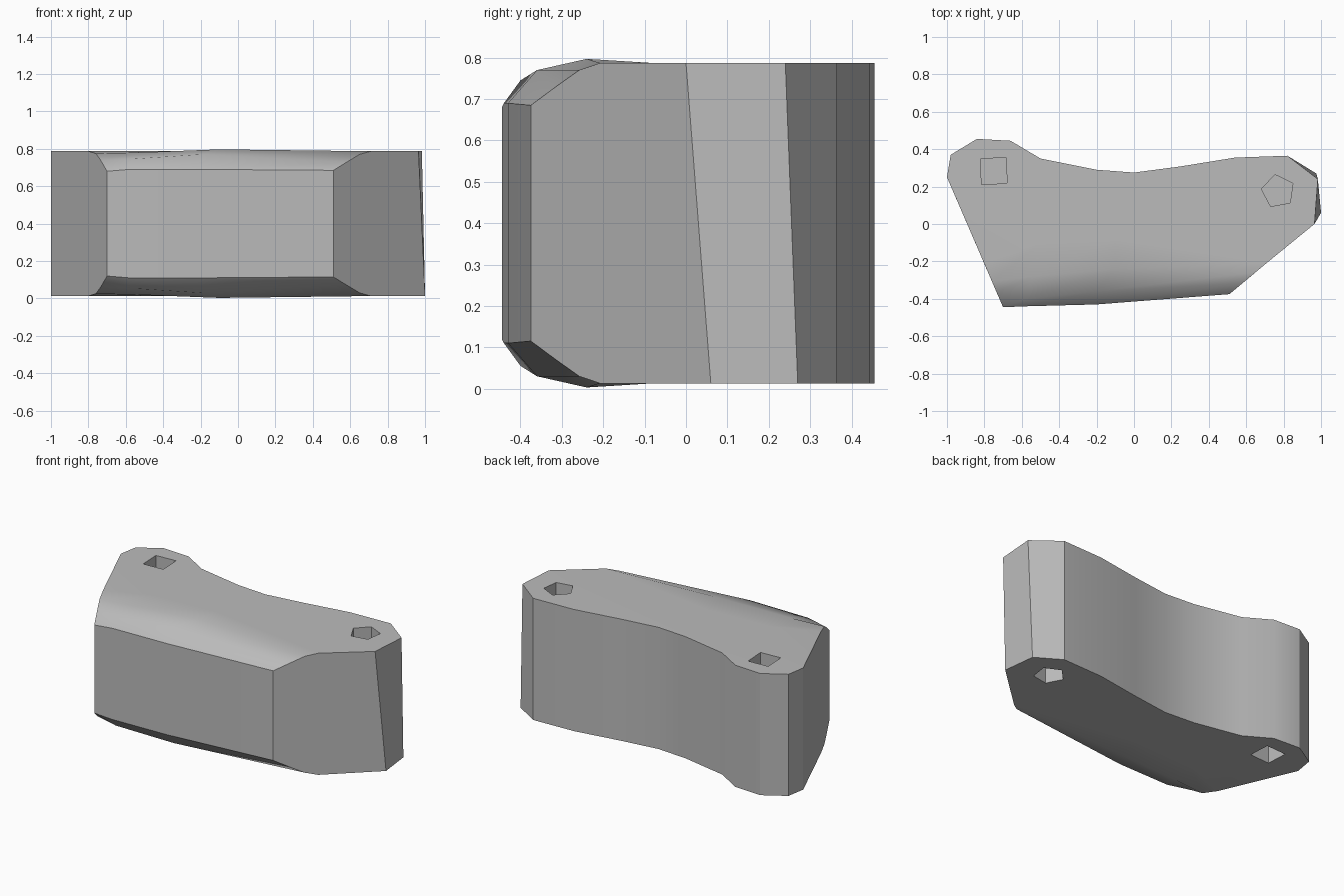
import bpy, bmesh, math
from mathutils import Matrix

cube = bpy.data.objects.get("Cube")
if cube:
    bpy.data.objects.remove(cube, do_unlink=True)

HEIGHT, TOP = 0.80, 0.787

grey = bpy.data.materials.new("stone grey")
grey.use_nodes = True
grey.diffuse_color = (0.5, 0.5, 0.5, 1)
grey.node_tree.nodes["Principled BSDF"].inputs["Base Color"].default_value = (0.5, 0.5, 0.5, 1)

# Rows of the rounded upper front, from the front edge to the flat top
front_rows = [
    [(-0.70, -0.445, 0.68), (-0.58, -0.44, 0.69), (-0.2, -0.43, 0.69), (0.51, -0.375, 0.685)],
    [(-0.735, -0.364, 0.74), (-0.58, -0.40, 0.745), (-0.2, -0.36, 0.77), (0.58, -0.317, 0.728)],
    [(-0.76, -0.306, 0.775), (-0.54, -0.28, 0.78), (-0.1, -0.24, 0.797), (0.65, -0.258, 0.77)],
    [(-0.80, -0.213, TOP), (-0.5, -0.1, TOP), (-0.1, -0.08, TOP), (0.71, -0.208, TOP)],
]
# Outline of the ends and the curved back, from right front round to left
back = [(0.965, 0.0), (0.983, 0.24), (0.82, 0.365), (0.54, 0.355), (0.25, 0.308),
        (0.0, 0.275), (-0.2, 0.29), (-0.5, 0.35), (-0.66, 0.445), (-0.84, 0.455),
        (-0.98, 0.37), (-1.0, 0.25)]
foot = [(1.0, 0.06), (0.975, 0.27)] + back[2:]


def build_body():
    bm = bmesh.new()
    upper = [[bm.verts.new(p) for p in row] for row in front_rows]
    lower = [[bm.verts.new((x, y, HEIGHT - z)) for x, y, z in row] for row in front_rows]
    rim = [bm.verts.new((x, y, TOP)) for x, y in back]
    base = [bm.verts.new((x, y, HEIGHT - TOP)) for x, y in foot]

    # Front wall with its rolled upper and lower edges
    strips = [(lower[0], upper[0])]
    for rows in (upper, lower):
        strips += list(zip(rows, rows[1:]))
    strips.append((base, rim))
    for a, b in strips:
        for i in range(len(a) - 1):
            bm.faces.new((a[i], a[i + 1], b[i + 1], b[i]))

    # Flat top and bottom, then the two slanted ends
    bm.faces.new(upper[-1] + rim)
    bm.faces.new(lower[-1] + base)
    for col, i in ((0, -1), (-1, 0)):
        bm.faces.new([r[col] for r in reversed(lower)] + [r[col] for r in upper] + [rim[i], base[i]])
    bmesh.ops.recalc_face_normals(bm, faces=bm.faces[:])
    return finish(bm, "curved_block")


def finish(bm, name):
    mesh = bpy.data.meshes.new(name)
    bm.to_mesh(mesh)
    bm.free()
    mesh.materials.append(grey)
    obj = bpy.data.objects.new(name, mesh)
    bpy.context.collection.objects.link(obj)
    return obj


def socket_cutter(name, x, y, z, sides, radius, turn):
    bm = bmesh.new()
    place = Matrix.Translation((x, y, z)) @ Matrix.Rotation(math.radians(turn), 4, 'Z')
    bmesh.ops.create_cone(bm, cap_ends=True, segments=sides, radius1=radius,
                          radius2=radius, depth=0.4, matrix=place)
    obj = finish(bm, name)
    obj.hide_render = True
    return obj


body = build_body()

# Square and five-sided sockets in the top and the bottom
cutters = []
for label, z in (("top", TOP), ("bottom", HEIGHT - TOP)):
    cutters.append(socket_cutter("square_socket_" + label, -0.75, 0.283, z, 4, 0.097, 48))
    cutters.append(socket_cutter("five_sided_socket_" + label, 0.77, 0.175, z, 5, 0.09, 10))
bpy.context.view_layer.objects.active = body
for cutter in cutters:
    mod = body.modifiers.new(cutter.name, 'BOOLEAN')
    mod.operation, mod.solver, mod.object = 'DIFFERENCE', 'EXACT', cutter
    bpy.ops.object.modifier_apply(modifier=mod.name)
for cutter in cutters:
    bpy.data.objects.remove(cutter, do_unlink=True)

# Smooth the curved back and rolled edges, keep the corners crisp
bpy.ops.object.select_all(action='DESELECT')
body.select_set(True)
bpy.ops.object.shade_smooth_by_angle(angle=math.radians(30))
